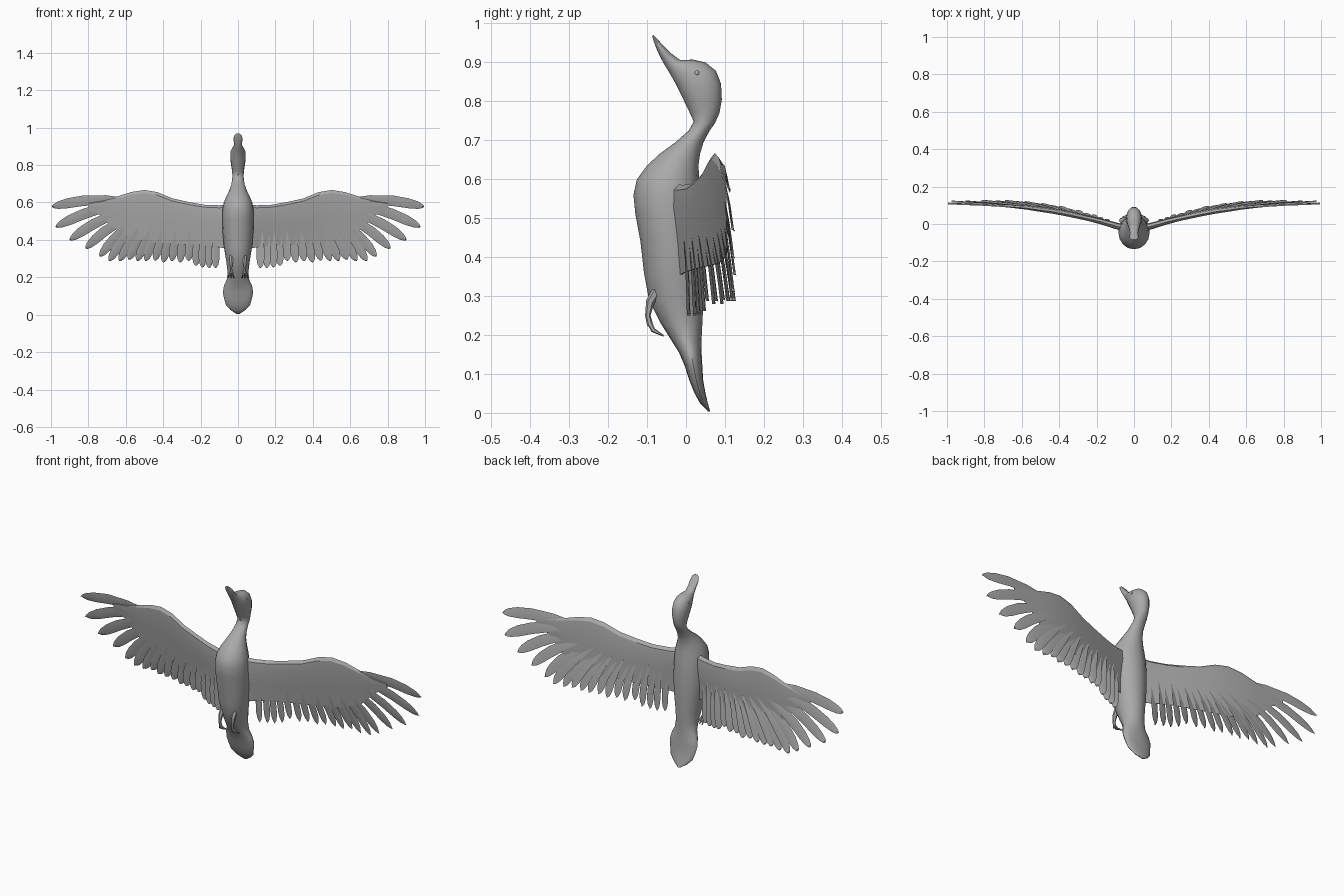
import bpy, bmesh, math
from mathutils import Vector

if "Cube" in bpy.data.objects:
    bpy.data.objects.remove(bpy.data.objects["Cube"])

grey = bpy.data.materials.new("plain grey")
grey.use_nodes = True
GREY = (0.4, 0.4, 0.4, 1)
grey.diffuse_color = GREY
grey.node_tree.nodes["Principled BSDF"].inputs["Base Color"].default_value = GREY


def add_object(name, bm, smooth=35):
    """Turn a bmesh into a shaded grey object."""
    bmesh.ops.recalc_face_normals(bm, faces=bm.faces)
    mesh = bpy.data.meshes.new(name)
    bm.to_mesh(mesh)
    bm.free()
    mesh.materials.append(grey)
    obj = bpy.data.objects.new(name, mesh)
    bpy.context.collection.objects.link(obj)
    bpy.ops.object.select_all(action="DESELECT")
    obj.select_set(True)
    bpy.context.view_layer.objects.active = obj
    bpy.ops.object.shade_smooth_by_angle(angle=math.radians(smooth))
    return obj


def loft(bm, rings):
    """Skin a series of equal rings and cap both ends."""
    rows = [[bm.verts.new(p) for p in ring] for ring in rings]
    n = len(rows[0])
    for a, b in zip(rows, rows[1:]):
        for i in range(n):
            j = (i + 1) % n
            bm.faces.new((a[i], a[j], b[j], b[i]))
    bm.faces.new(rows[0])
    bm.faces.new(rows[-1])


def interp(table, x):
    """Linear lookup in a list of (x, value...) rows."""
    for a, b in zip(table, table[1:]):
        if x <= b[0]:
            t = max(0, (x - a[0]) / (b[0] - a[0]))
            return [u + (v - u) * t for u, v in zip(a[1:], b[1:])]
    return list(table[-1][1:])


def oval(front, back, half, sides=16):
    """Oval ring across the body between a belly point and a back point."""
    f, b = Vector((0, *front)), Vector((0, *back))
    mid, arm = (f + b) / 2, (b - f) / 2
    ring = []
    for i in range(sides):
        a = math.tau * i / sides
        ring.append(mid + arm * math.sin(a) + Vector((half * math.cos(a), 0, 0)))
    return ring


def tube(bm, path, radii, sides=6):
    """Tapered round limb along a path."""
    pts = [Vector(p) for p in path]
    rings = []
    for i, p in enumerate(pts):
        d = (pts[min(i + 1, len(pts) - 1)] - pts[max(i - 1, 0)]).normalized()
        u = d.cross(Vector((1, 0, 0))).normalized()
        v = d.cross(u)
        rings.append([p + radii[i] * (u * math.cos(math.tau * k / sides)
                                      + v * math.sin(math.tau * k / sides))
                      for k in range(sides)])
    loft(bm, rings)


# Body and tail: height, belly y, back y, half width
torso = [
    (0.004, 0.056, 0.062, 0.008), (0.025, 0.036, 0.056, 0.04),
    (0.05, 0.022, 0.05, 0.064), (0.085, 0.008, 0.044, 0.074),
    (0.12, -0.003, 0.042, 0.081), (0.155, -0.018, 0.04, 0.075),
    (0.19, -0.04, 0.04, 0.059), (0.23, -0.065, 0.042, 0.056),
    (0.29, -0.095, 0.045, 0.063), (0.36, -0.108, 0.045, 0.075),
    (0.44, -0.117, 0.045, 0.082), (0.51, -0.13, 0.042, 0.084),
    (0.56, -0.135, 0.038, 0.083), (0.6, -0.126, 0.034, 0.076),
    (0.635, -0.1, 0.032, 0.062), (0.665, -0.068, 0.036, 0.047),
    (0.695, -0.027, 0.045, 0.036), (0.725, 0.007, 0.061, 0.031),
]
# Neck, head and bill: belly point, back point, half width
head = [
    ((0.02, 0.748), (0.075, 0.745), 0.03), ((0.009, 0.772), (0.086, 0.77), 0.032),
    ((-0.003, 0.797), (0.092, 0.805), 0.037), ((-0.014, 0.82), (0.09, 0.845), 0.041),
    ((-0.025, 0.842), (0.077, 0.878), 0.041), ((-0.035, 0.86), (0.05, 0.9), 0.036),
    ((-0.044, 0.876), (0.018, 0.907), 0.029), ((-0.053, 0.89), (-0.015, 0.906), 0.023),
    ((-0.067, 0.915), (-0.038, 0.923), 0.022), ((-0.077, 0.938), (-0.058, 0.943), 0.024),
    ((-0.084, 0.957), (-0.074, 0.96), 0.02), ((-0.087, 0.968), (-0.083, 0.97), 0.009),
]
bm = bmesh.new()
loft(bm, [oval((f, z), (b, z), w) for z, f, b, w in torso]
     + [oval(f, b, w) for f, b, w in head])
add_object("body", bm, 50)

# Wing sections: x, leading z, trailing z, thickness
wing = [
    (0.04, 0.59, 0.35, 0.04), (0.1, 0.585, 0.36, 0.036), (0.18, 0.588, 0.37, 0.032),
    (0.26, 0.602, 0.375, 0.03), (0.35, 0.622, 0.38, 0.03), (0.43, 0.655, 0.385, 0.028),
    (0.5, 0.667, 0.395, 0.026), (0.57, 0.656, 0.41, 0.022), (0.65, 0.631, 0.45, 0.016),
    (0.73, 0.609, 0.53, 0.01), (0.8, 0.596, 0.565, 0.005),
]
sweep = [(0, -0.035), (0.1, -0.01), (0.2, 0.018), (0.4, 0.06), (0.6, 0.088),
         (0.8, 0.102), (1, 0.108)]
# Chord fraction, front and back offset as a share of thickness
airfoil = [(0, 0), (0.06, 0.4), (0.25, 0.5), (0.55, 0.3), (0.85, 0.14), (1, 0.05)]


def wing_y(x, z):
    """Depth of the wing surface, leaning back toward the trailing edge."""
    lead = interp(wing, min(x, 0.8))[0]
    return interp(sweep, x)[0] + 0.08 * max(0, lead - z) * min(1, x / 0.3)


def wing_ring(x, lead, trail, thick):
    def side(sign, rows):
        return [(x, wing_y(x, lead + (trail - lead) * c) + sign * h * thick,
                 lead + (trail - lead) * c) for c, h in rows]
    return side(-1, airfoil) + side(1, airfoil[:0:-1])


# Feather tips along the trailing edge, outermost first
tips = [
    (0.995, 0.578), (0.975, 0.47), (0.9, 0.4), (0.815, 0.355), (0.74, 0.312),
    (0.69, 0.288), (0.635, 0.288), (0.585, 0.295), (0.54, 0.288), (0.495, 0.288),
    (0.445, 0.29), (0.4, 0.28), (0.355, 0.287), (0.31, 0.28), (0.265, 0.288),
    (0.225, 0.262), (0.19, 0.253), (0.155, 0.25), (0.12, 0.25),
]
blade = [(0, 0.5), (0.3, 0.85), (0.6, 1), (0.8, 0.95), (0.92, 0.7), (0.98, 0.35), (1, 0.08)]


def feather(bm, tip, order):
    """Thin ridged blade, tilted so that it overlaps its neighbour."""
    x, z = tip
    root = Vector((x - 0.42 * x * x, 0.48 + 0.13 * x ** 3))
    end = Vector(tip)
    along = (end - root).normalized()
    across = Vector((-along.y, along.x))
    half = 0.021 + 0.007 * x
    bow = 0.02 * x
    rings = []
    for t, w in blade:
        c = root.lerp(end, t) + across * bow * math.sin(math.pi * t)
        y = wing_y(c.x, c.y) + 0.003 * (order % 2)
        e = across * half * w
        rings.append([(c.x + e.x, y - 0.004, c.y + e.y), (c.x, y - 0.003, c.y),
                      (c.x - e.x, y + 0.005, c.y - e.y), (c.x, y + 0.003, c.y)])
    loft(bm, rings)


def mirrored(bm, side):
    for v in bm.verts:
        v.co.x *= side
    return bm


for side, word in ((1, "left"), (-1, "right")):
    # Wing arm with its coverts
    bm = bmesh.new()
    loft(bm, [wing_ring(*row) for row in wing])
    add_object(word + "_wing", mirrored(bm, side), 25)

    # Flight feathers
    bm = bmesh.new()
    for i, tip in enumerate(tips):
        feather(bm, tip, i)
    add_object(word + "_flight_feathers", mirrored(bm, side), 25)

    # Tucked leg and curled toes
    bm = bmesh.new()
    tube(bm, [(0.035, -0.07, 0.32), (0.036, -0.092, 0.285), (0.037, -0.098, 0.25),
              (0.037, -0.092, 0.225)], [0.014, 0.011, 0.007, 0.008])
    for spread in (-0.016, 0, 0.016):
        tube(bm, [(0.037, -0.094, 0.232), (0.037 + spread * 0.6, -0.084, 0.212),
                  (0.037 + spread, -0.058, 0.198)], [0.007, 0.006, 0.002])
    add_object(word + "_foot", mirrored(bm, side))

    # Eye
    bm = bmesh.new()
    bmesh.ops.create_uvsphere(bm, u_segments=10, v_segments=6, radius=0.007)
    bmesh.ops.translate(bm, verts=bm.verts, vec=(0.034, 0.028, 0.872))
    add_object(word + "_eye", mirrored(bm, side))
